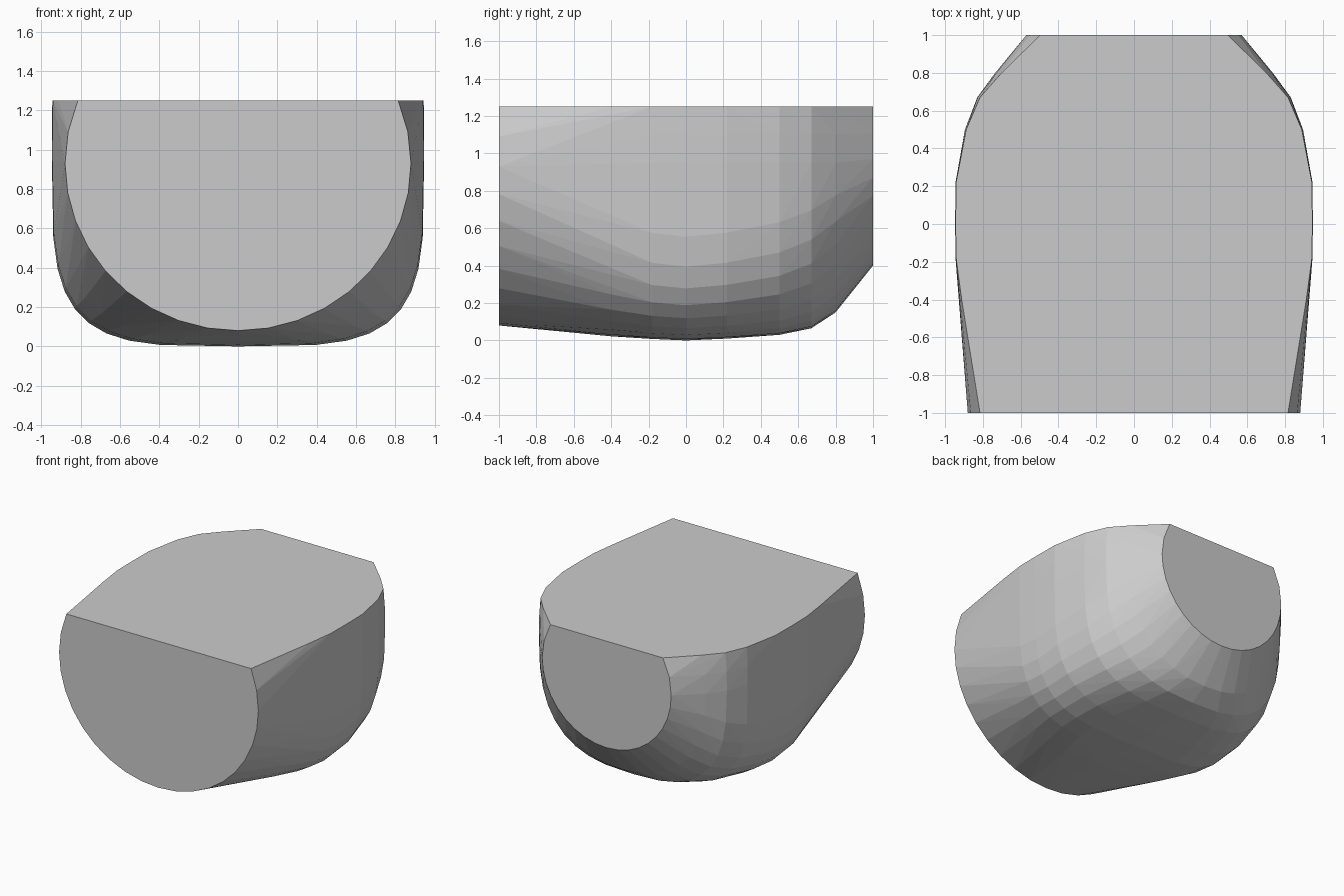
import bpy
import bmesh
from math import sin, cos, pi

if "Cube" in bpy.data.objects:
    bpy.data.objects.remove(bpy.data.objects["Cube"])

TOP = 1.25
STEPS = 9

# Cross-sections along y: (y, half width, bottom z, centre z, squareness)
SECTIONS = [
    (-1.00, 0.88, 0.08, 0.93, 2.0),
    (-0.40, 0.92, 0.022, 0.95, 3.2),
    (-0.18, 0.945, 0.008, 0.95, 3.8),
    (0.00, 0.947, 0.0, 0.95, 4.0),
    (0.22, 0.945, 0.01, 0.95, 3.8),
    (0.50, 0.895, 0.03, 0.95, 3.3),
    (0.67, 0.83, 0.065, 0.95, 2.8),
    (0.80, 0.735, 0.15, 0.95, 2.3),
    (1.00, 0.57, 0.40, 0.97, 2.0),
]


def half_profile(width, bottom, centre, n):
    """Rounded cup from the flat top down to the bottom middle."""
    depth = centre - bottom
    points = []
    for z in (TOP, (TOP + centre) / 2):
        r = abs(z - centre) / depth
        points.append((width * (1 - r ** n) ** (1 / n), z))
    for i in range(STEPS + 1):
        a = pi / 2 * i / STEPS
        points.append((width * max(cos(a), 0) ** (2 / n),
                       centre - depth * sin(a) ** (2 / n)))
    return points


# Faceted solid: convex skin over the mirrored cross-sections
bm = bmesh.new()
for y, *shape in SECTIONS:
    for x, z in half_profile(*shape):
        for side in (-1, 1):
            bm.verts.new((side * x, y, z))
bmesh.ops.remove_doubles(bm, verts=bm.verts, dist=0.002)
hull = bmesh.ops.convex_hull(bm, input=bm.verts)
loose = {g for g in hull["geom_interior"] + hull["geom_unused"]
         if isinstance(g, bmesh.types.BMVert)}
bmesh.ops.delete(bm, geom=list(loose), context='VERTS')

# Merge the flat top, front and back into single faces
bmesh.ops.dissolve_limit(bm, angle_limit=0.01, verts=bm.verts, edges=bm.edges)
bmesh.ops.recalc_face_normals(bm, faces=bm.faces)

mesh = bpy.data.meshes.new("faceted_block")
bm.to_mesh(mesh)
bm.free()
block = bpy.data.objects.new("faceted_block", mesh)
bpy.context.collection.objects.link(block)
